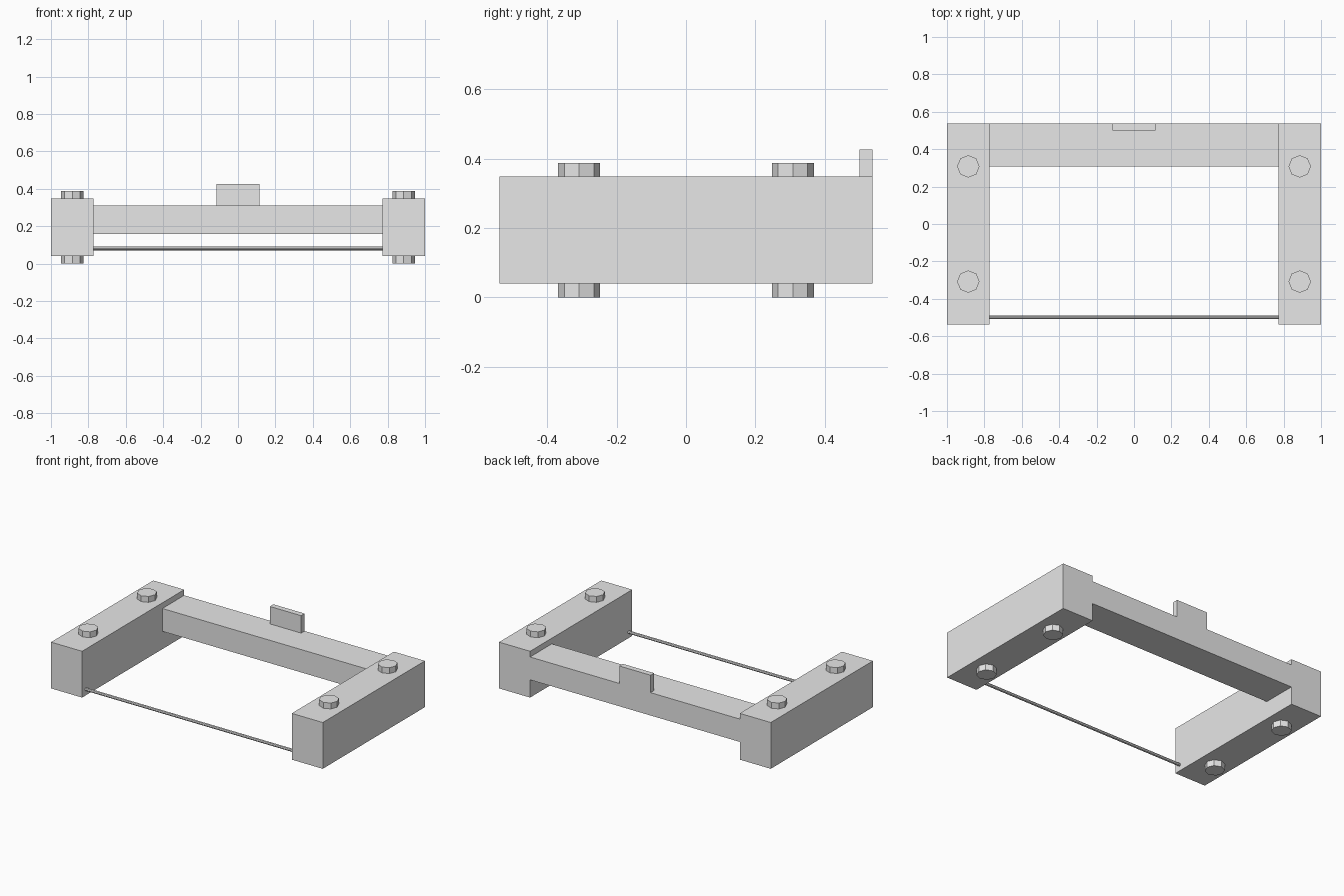
import bpy

cube = bpy.data.objects.get("Cube")
if cube:
    bpy.data.objects.remove(cube, do_unlink=True)

# Single plain grey
grey = bpy.data.materials.new("grey")
grey.use_nodes = True
COLOUR = (0.8, 0.8, 0.8, 1)
grey.diffuse_color = COLOUR
grey.node_tree.nodes["Principled BSDF"].inputs["Base Color"].default_value = COLOUR


def finish(name):
    ob = bpy.context.object
    ob.name = name
    ob.data.materials.append(grey)
    return ob


def box(name, low, high):
    mid = [(a + b) / 2 for a, b in zip(low, high)]
    bpy.ops.mesh.primitive_cube_add(size=1, location=mid)
    ob = finish(name)
    ob.scale = [b - a for a, b in zip(low, high)]
    bpy.ops.object.transform_apply(location=False, rotation=False, scale=True)
    return ob


def cylinder(name, radius, depth, location, rotation=(0, 0, 0)):
    bpy.ops.mesh.primitive_cylinder_add(vertices=8, radius=radius, depth=depth,
                                        location=location, rotation=rotation)
    return finish(name)


INNER, HALF_DEPTH = 0.772, 0.537

# Side blocks, each with two bolts running right through
for side, sign in (("left", 1), ("right", -1)):
    x0, x1 = sorted((sign * INNER, sign))
    box(side + "_block", (x0, -HALF_DEPTH, 0.04), (x1, HALF_DEPTH, 0.348))
    for place, y in (("front", -0.308), ("back", 0.308)):
        cylinder(f"{side}_{place}_bolt", 0.06, 0.387, (sign * 0.886, y, 0.1935))

# Rear cross beam and its upright tab
box("rear_beam", (-INNER, 0.308, 0.158), (INNER, HALF_DEPTH, 0.31))
box("rear_tab", (-0.115, 0.5, 0.31), (0.115, HALF_DEPTH, 0.426))

# Thin front rod between the blocks
cylinder("front_rod", 0.01, 2 * INNER, (0, -0.498, 0.081), (0, 1.5708, 0))
